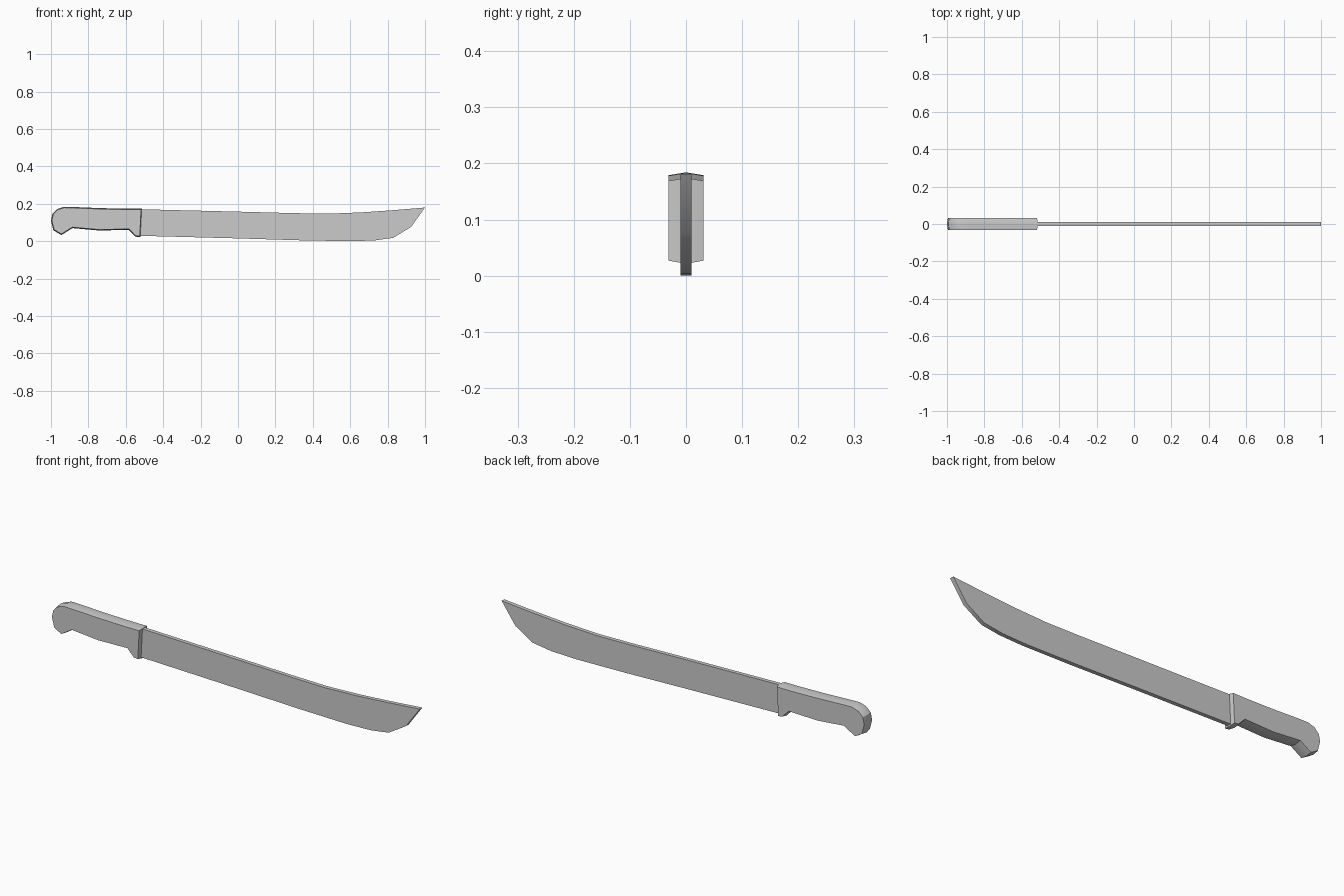
import bpy
import bmesh
from mathutils import Vector

cube = bpy.data.objects.get("Cube")
if cube:
    bpy.data.objects.remove(cube, do_unlink=True)


def make_material(name, color):
    mat = bpy.data.materials.new(name)
    mat.use_nodes = True
    mat.diffuse_color = color
    mat.node_tree.nodes["Principled BSDF"].inputs["Base Color"].default_value = color
    return mat


def inset(outline, amount):
    """Move every corner of a clockwise outline inwards by the same edge distance."""
    pts = [Vector(p) for p in outline]
    result = []
    for i, p in enumerate(pts):
        a = (p - pts[i - 1]).normalized()
        b = (pts[(i + 1) % len(pts)] - p).normalized()
        na, nb = Vector((a.y, -a.x)), Vector((b.y, -b.x))
        result.append(p + (na + nb) * amount / (1 + na.dot(nb)))
    return result


def loft_outlines(name, layers, mat):
    """Join (y, outline) layers into a closed solid with flat side faces."""
    bm = bmesh.new()
    rings = [[bm.verts.new((x, y, z)) for x, z in outline] for y, outline in layers]
    for lower, upper in zip(rings, rings[1:]):
        for i in range(len(lower)):
            bm.faces.new((lower[i - 1], lower[i], upper[i], upper[i - 1]))
    bm.faces.new(rings[0])
    bm.faces.new(rings[-1])
    bmesh.ops.recalc_face_normals(bm, faces=bm.faces)
    mesh = bpy.data.meshes.new(name)
    bm.to_mesh(mesh)
    bm.free()
    mesh.materials.append(mat)
    obj = bpy.data.objects.new(name, mesh)
    bpy.context.collection.objects.link(obj)
    bpy.ops.object.select_all(action="DESELECT")
    obj.select_set(True)
    bpy.context.view_layer.objects.active = obj
    bpy.ops.object.shade_smooth_by_angle(angle=0.52)
    return obj


grey = make_material("plain grey", (0.6, 0.6, 0.6, 1))

# Blade: a thin plate with an upswept tip
blade_outline = [
    (-0.53, 0.171), (0, 0.158), (0.3, 0.15), (0.48, 0.147), (0.66, 0.154), (0.82, 0.165),
    (1, 0.18), (0.925, 0.076), (0.83, 0.018), (0.73, 0.004), (0.6, 0),
    (0.33, 0.005), (0, 0.015), (-0.53, 0.029),
]
loft_outlines("blade", [(-0.01, blade_outline), (0.01, blade_outline)], grey)

# Handle: hooked grip whose rim swells to a low ridge along the middle
handle_outline = [
    (-1, 0.11), (-0.992, 0.147), (-0.967, 0.172), (-0.93, 0.184), (-0.88, 0.183),
    (-0.74, 0.177), (-0.6, 0.174), (-0.513, 0.174), (-0.521, 0.021),
    (-0.55, 0.025), (-0.585, 0.061), (-0.74, 0.057), (-0.885, 0.07),
    (-0.944, 0.033), (-0.987, 0.058),
]
side = inset(handle_outline, 0.005)
loft_outlines("handle", [(-0.031, side), (0, handle_outline), (0.031, side)], grey)
